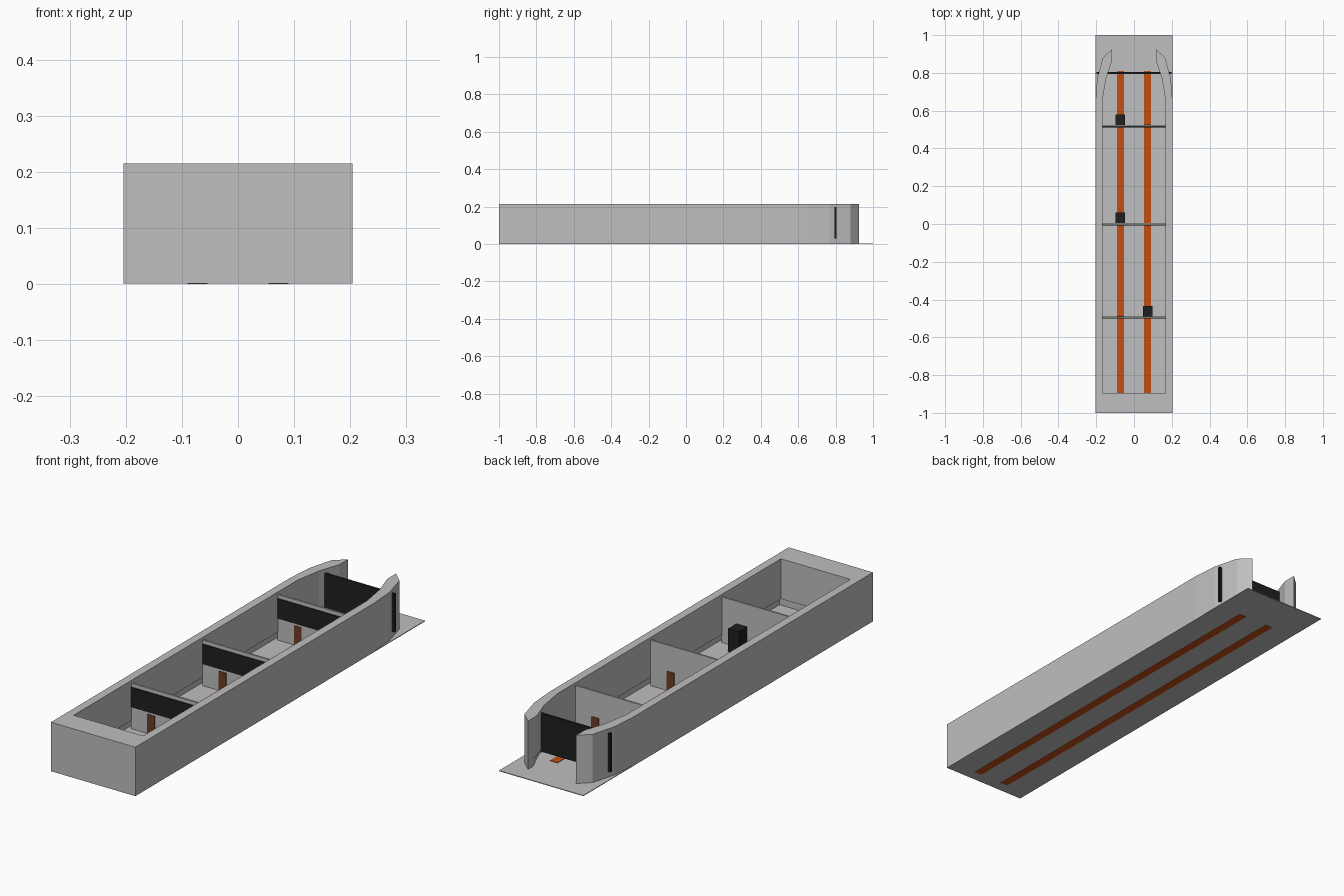
import bpy
import bmesh

cube = bpy.data.objects.get("Cube")
if cube:
    bpy.data.objects.remove(cube, do_unlink=True)


def material(name, r, g, b):
    m = bpy.data.materials.new(name)
    m.use_nodes = True
    m.diffuse_color = (r, g, b, 1)
    m.node_tree.nodes["Principled BSDF"].inputs["Base Color"].default_value = (r, g, b, 1)
    return m


GREY = material("light grey", 0.52, 0.52, 0.52)
BLACK = material("soft black", 0.014, 0.014, 0.014)
ORANGE = material("orange", 0.54, 0.075, 0.006)
BROWN = material("brown", 0.15, 0.045, 0.02)


def finish(name, bm, mat):
    bmesh.ops.recalc_face_normals(bm, faces=bm.faces)
    mesh = bpy.data.meshes.new(name)
    bm.to_mesh(mesh)
    bm.free()
    mesh.materials.append(mat)
    obj = bpy.data.objects.new(name, mesh)
    bpy.context.collection.objects.link(obj)
    return obj


def box(name, xs, ys, zs, mat):
    """Box given by its low and high limit on each axis."""
    bm = bmesh.new()
    bmesh.ops.create_cube(bm, size=1)
    for v in bm.verts:
        v.co = [lo + (c + 0.5) * (hi - lo) for c, (lo, hi) in zip(v.co, (xs, ys, zs))]
    return finish(name, bm, mat)


def u_outline(inner):
    """U-shaped plan of the hull wall, mirrored across x."""
    outer = [(0.204, -1), (0.204, 0.65), (0.195, 0.77), (0.165, 0.88), (0.116, 0.925)]
    half = outer + inner
    return half + [(-x, y) for x, y in reversed(half)]


# Hull wall, undercut along the foot of its inner face
upper = u_outline([(0.116, 0.865), (0.148, 0.77), (0.168, 0.65), (0.168, -0.895)])
lower = u_outline([(0.116, 0.89), (0.16, 0.79), (0.185, 0.65), (0.185, -0.91)])
bm = bmesh.new()
rings = [[bm.verts.new((x, y, z)) for x, y in plan]
         for plan, z in ((lower, 0.003), (lower, 0.04), (upper, 0.04), (upper, 0.215))]
for a, b in zip(rings, rings[1:]):
    for i in range(len(a)):
        j = (i + 1) % len(a)
        bm.faces.new((a[i], a[j], b[j], b[i]))
bm.faces.new(rings[0])
bm.faces.new(rings[-1])
bmesh.ops.remove_doubles(bm, verts=bm.verts, dist=0.0005)
finish("hull_wall", bm, GREY)

# Floor and the two tracks set through it
box("floor", (-0.204, 0.204), (-1, 1), (0.001, 0.004), GREY)
for side, label in ((-1, "right"), (1, "left")):
    box(label + "_track", (side * 0.072 - 0.018, side * 0.072 + 0.018),
        (-0.95, 0.81), (0, 0.006), ORANGE)

# Partitions, each with a sign strip, two doors and one cabinet
for n, (y, side) in enumerate(((-0.493, 1), (0, -1), (0.52, -1)), 1):
    box(f"partition_{n}", (-0.17, 0.17), (y - 0.004, y + 0.004), (0.003, 0.203), GREY)
    box(f"upper_strip_{n}", (-0.167, 0.167), (y - 0.008, y - 0.003), (0.1, 0.187), BLACK)
    for s, label in ((-1, "right"), (1, "left")):
        box(f"{label}_door_{n}", (s * 0.072 - 0.018, s * 0.072 + 0.018),
            (y - 0.006, y + 0.006), (0.004, 0.09), BROWN)
    x = side * 0.073
    box(f"cabinet_{n}", (x - 0.026, x + 0.026), (y + 0.004, y + 0.06), (0.002, 0.105), BLACK)

# Rear gate, its ends showing through slots in the hull wall
box("rear_gate", (-0.199, 0.199), (0.795, 0.805), (0.03, 0.197), BLACK)
